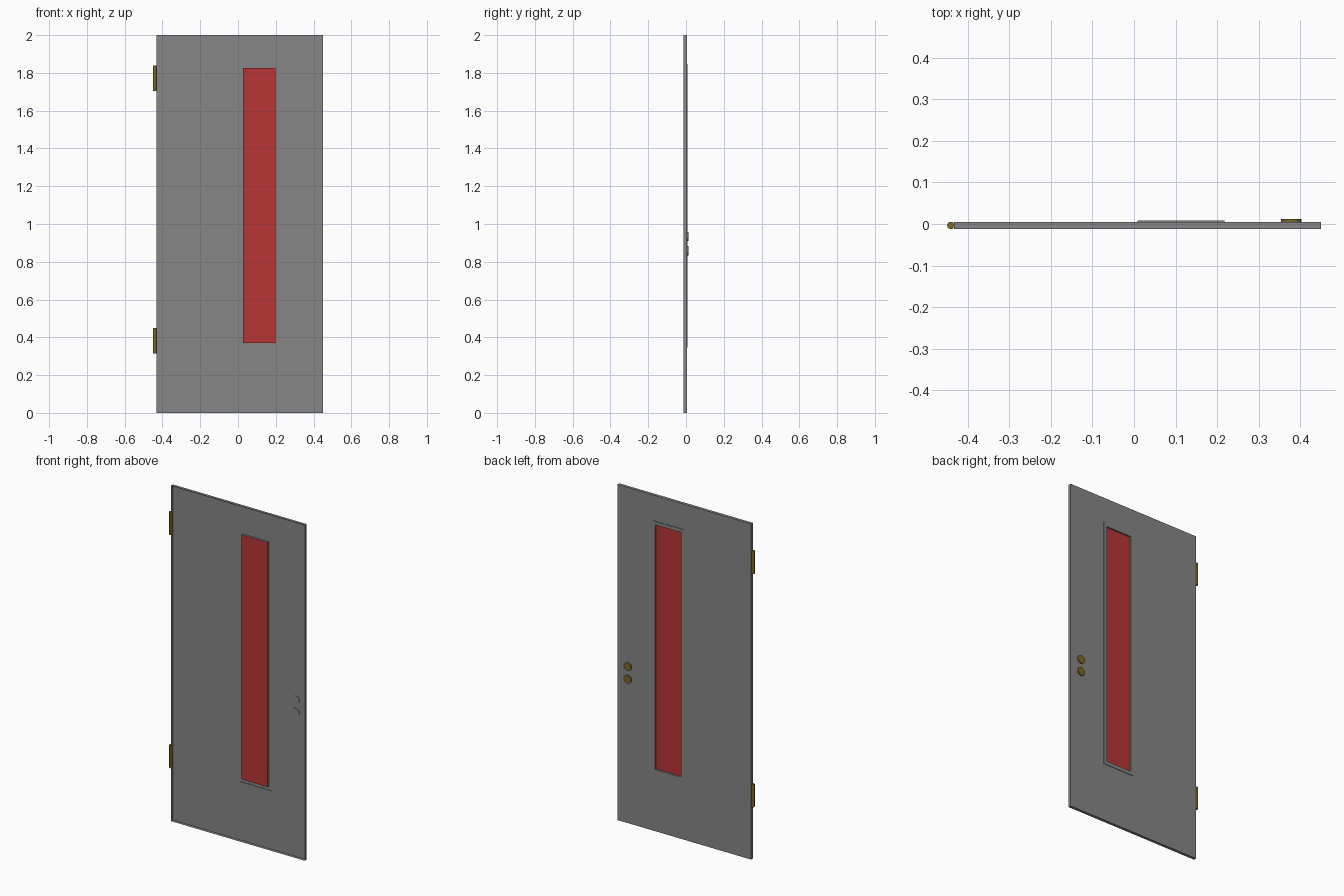
import bpy, bmesh, math

if "Cube" in bpy.data.objects:
    bpy.data.objects.remove(bpy.data.objects["Cube"])

Y0, Y1 = -0.0122, 0.0052      # open front rim and back face of the door leaf
LIP = 0.0034                  # height of the raised window surround


def material(name, color):
    m = bpy.data.materials.new(name)
    m.diffuse_color = (*color, 1)
    m.use_nodes = True
    m.node_tree.nodes["Principled BSDF"].inputs["Base Color"].default_value = m.diffuse_color
    return m


grey = material("dark_grey_paint", (0.24, 0.24, 0.24))
red = material("red_glass", (0.48, 0.035, 0.035))
brass = material("brass", (0.20, 0.14, 0.02))


def rect_sweep(name, loops, mat):
    """Skin a series of rectangles (x0, x1, z0, z1, y) into one pressed sheet."""
    bm = bmesh.new()
    rings = []
    for x0, x1, z0, z1, y in loops:
        rings.append([bm.verts.new((x, y, z))
                      for x, z in ((x0, z0), (x1, z0), (x1, z1), (x0, z1))])
    for a, b in zip(rings, rings[1:]):
        for j in range(4):
            k = (j + 1) % 4
            bm.faces.new((a[k], a[j], b[j], b[k]))
    me = bpy.data.meshes.new(name)
    bm.to_mesh(me)
    bm.free()
    me.materials.append(mat)
    ob = bpy.data.objects.new(name, me)
    bpy.context.collection.objects.link(ob)
    return ob


def cylinder(name, r, depth, loc, mat, rot=(0, 0, 0)):
    bpy.ops.mesh.primitive_cylinder_add(vertices=24, radius=r, depth=depth,
                                        location=loc, rotation=rot)
    ob = bpy.context.object
    ob.name = name
    ob.data.materials.append(mat)
    bpy.ops.object.shade_smooth_by_angle(angle=math.radians(35))
    return ob


# Door leaf: a sheet open at the front, with a raised surround at the back
# whose inner edge turns in to hold the pane
outer = (-0.432, 0.449, 0.0, 2.0)
surround = (0.008, 0.218, 0.347, 1.848)
opening = (0.027, 0.198, 0.369, 1.827)
rect_sweep("door_leaf", [
    (*outer, Y0), (*outer, Y1), (*surround, Y1), (*surround, Y1 + LIP),
    (*opening, Y1 + LIP), (*opening, -0.0035)], grey)

# Window pane
bpy.ops.mesh.primitive_cube_add(size=1, location=(0.1125, -0.0025, 1.098))
pane = bpy.context.object
pane.name = "window_pane"
pane.scale = (0.171, 0.002, 1.458)
pane.data.materials.append(red)

# Lock discs on the back, with plain backing discs on the inside
for i, z in enumerate((0.859, 0.934)):
    quarter = (math.pi / 2, 0, 0)
    cylinder(f"lock_disc_{i + 1}", 0.0245, 0.007, (0.378, 0.0087, z), brass, quarter)
    cylinder(f"lock_backing_{i + 1}", 0.0245, 0.003, (0.378, 0.0037, z), grey, quarter)

# Hinge barrels
for name, z in (("lower_hinge", 0.382), ("upper_hinge", 1.772)):
    cylinder(name, 0.0088, 0.136, (-0.4402, -0.0034, z), brass)
